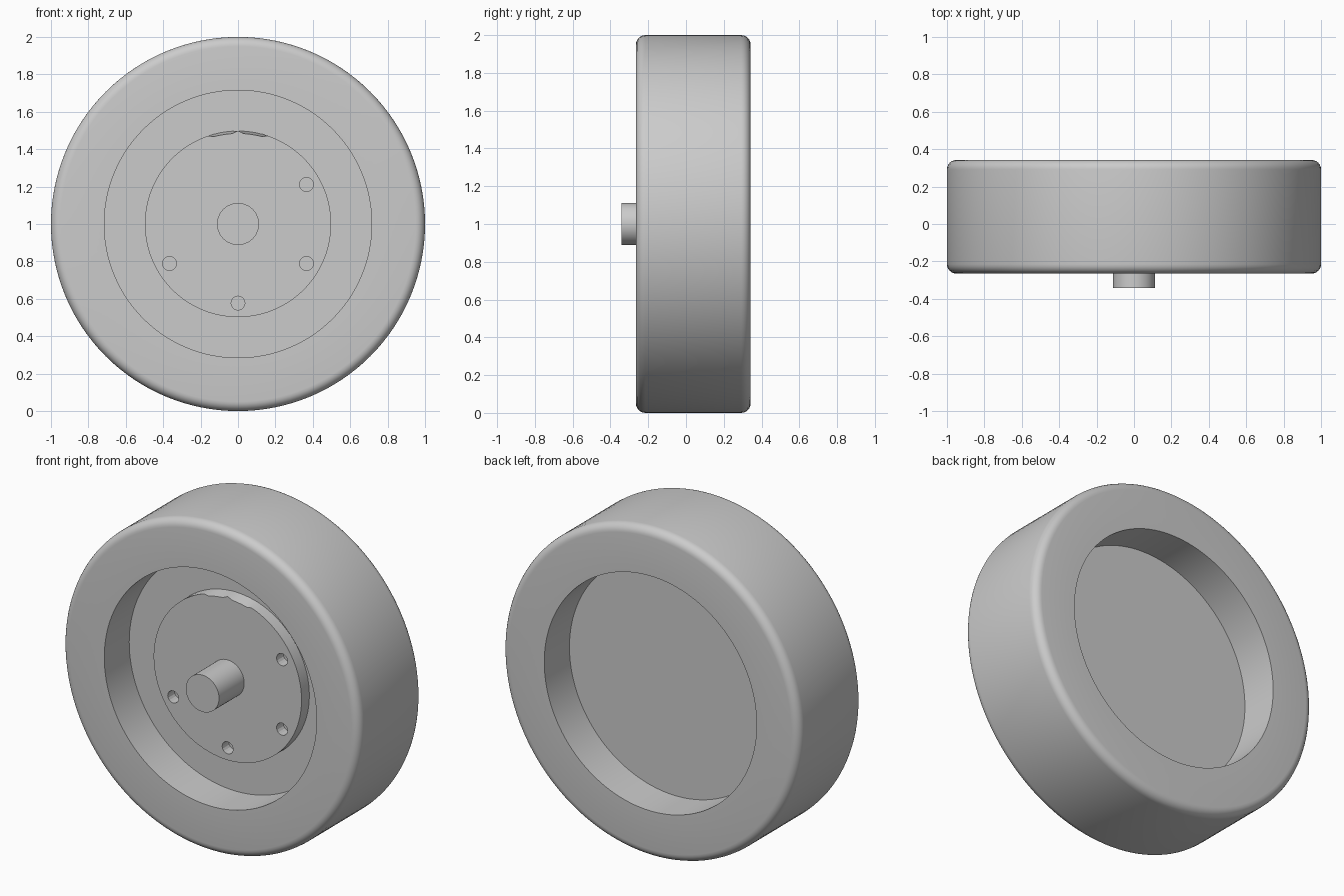
import bpy, bmesh, math

if "Cube" in bpy.data.objects:
    bpy.data.objects.remove(bpy.data.objects["Cube"])

AXIS_Z = 1.0

grey = bpy.data.materials.new("plain_grey")
grey.diffuse_color = (0.6, 0.6, 0.6, 1)
grey.use_nodes = True
grey.node_tree.nodes["Principled BSDF"].inputs["Base Color"].default_value = grey.diffuse_color


def finish(name, bm, smooth=30):
    bmesh.ops.recalc_face_normals(bm, faces=bm.faces[:])
    me = bpy.data.meshes.new(name)
    bm.to_mesh(me)
    bm.free()
    ob = bpy.data.objects.new(name, me)
    bpy.context.collection.objects.link(ob)
    me.materials.append(grey)
    return ob


def lathe(bm, profile, seg, cx=0.0, cz=AXIS_Z):
    """Spin (radius, y) points about a y-parallel axis and cap both ends."""
    rings = []
    for r, y in profile:
        rings.append([bm.verts.new((cx + r * math.cos(2 * math.pi * i / seg), y,
                                    cz + r * math.sin(2 * math.pi * i / seg)))
                      for i in range(seg)])
    for a, b in zip(rings, rings[1:]):
        for i in range(seg):
            j = (i + 1) % seg
            bm.faces.new((a[i], a[j], b[j], b[i]))
    bm.faces.new(rings[0])
    bm.faces.new(rings[-1])
    return rings


def fillet(r, y, rad, start, steps=6):
    """Quarter-round points about centre (r, y), starting at an angle in degrees."""
    return [(r + rad * math.cos(math.radians(start + 90 * k / steps)),
             y + rad * math.sin(math.radians(start + 90 * k / steps)))
            for k in range(steps + 1)]


def smooth(ob):
    bpy.ops.object.select_all(action='DESELECT')
    ob.select_set(True)
    bpy.context.view_layer.objects.active = ob
    bpy.ops.object.shade_smooth_by_angle(angle=math.radians(30))


# Tyre with rounded shoulders, recessed on both sides down to a centre plate
F, B, R, HOLE = -0.265, 0.342, 0.05, 0.715
bm = bmesh.new()
lathe(bm, [(HOLE, -0.025), (HOLE, F)]
      + fillet(1 - R, F + R, R, -90)
      + fillet(1 - R, B - R, R, 0)
      + [(HOLE, B), (HOLE, 0.10)], 128)
smooth(finish("tyre_and_plate", bm))

# Raised hub disc, with a small worn notch at the top of its front edge
bm = bmesh.new()
rings = lathe(bm, [(0.498, -0.10), (0.498, -0.02)], 96)
for v in rings[0]:
    if abs(v.co.x) < 0.13 and v.co.z > AXIS_Z and abs(v.co.x) > 0.01:
        v.co.z -= 0.014
hub = finish("hub_disc", bm)

# Four bolt holes on a six-position circle
bm = bmesh.new()
for deg in (30, -30, -90, -150):
    a = math.radians(deg)
    lathe(bm, [(0.037, -0.2), (0.037, -0.035)], 16,
          0.423 * math.cos(a), AXIS_Z + 0.423 * math.sin(a))
cutter = finish("bolt_hole_cutter", bm)
cutter.hide_render = True
mod = hub.modifiers.new("bolt_holes", 'BOOLEAN')
mod.object = cutter
mod.operation = 'DIFFERENCE'
mod.solver = 'EXACT'
smooth(hub)
bpy.ops.object.modifier_apply(modifier=mod.name)
bpy.data.objects.remove(cutter, do_unlink=True)

# Axle stub
bm = bmesh.new()
lathe(bm, [(0.112, -0.342), (0.112, -0.09)], 48)
smooth(finish("axle", bm))
